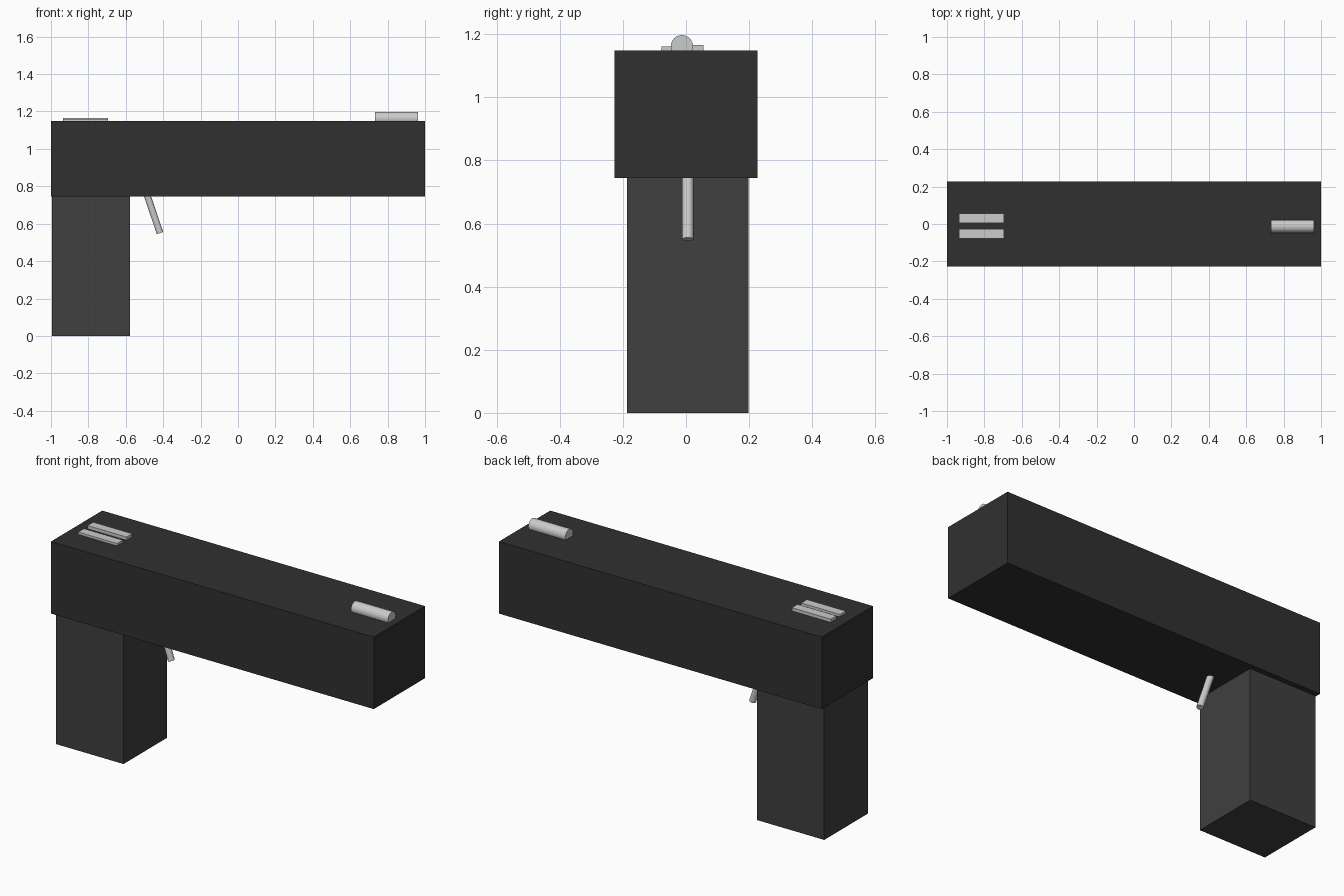
import bpy
from mathutils import Vector

if "Cube" in bpy.data.objects:
    bpy.data.objects.remove(bpy.data.objects["Cube"])


def material(name, value):
    m = bpy.data.materials.new(name)
    m.diffuse_color = (value, value, value, 1)
    m.use_nodes = True
    m.node_tree.nodes["Principled BSDF"].inputs["Base Color"].default_value = m.diffuse_color
    return m


def box(name, lo, hi, mat=None):
    lo, hi = Vector(lo), Vector(hi)
    bpy.ops.mesh.primitive_cube_add(size=1, location=(lo + hi) / 2)
    o = bpy.context.object
    o.name = name
    o.scale = hi - lo
    bpy.ops.object.transform_apply(location=False, rotation=False, scale=True)
    if mat:
        o.data.materials.append(mat)
    return o


def rod(name, a, b, radius):
    a, b = Vector(a), Vector(b)
    bpy.ops.mesh.primitive_cylinder_add(vertices=32, radius=radius,
                                        depth=(b - a).length, location=(a + b) / 2)
    o = bpy.context.object
    o.name = name
    o.rotation_euler = (b - a).to_track_quat('Z', 'Y').to_euler()
    return o


body_dark = material("body_dark", 0.03)
grip_dark = material("grip_dark", 0.05)

# Main blocks
box("barrel_block", (-1, -0.227, 0.745), (1, 0.227, 1.148), body_dark)
box("grip", (-0.995, -0.187, 0), (-0.578, 0.198, 0.76), grip_dark)

# Slanted trigger rod, its top sunk into the barrel block
rod("trigger", (-0.517, 0.006, 0.845), (-0.417, 0.006, 0.55), 0.018)

# Front sight rod, half sunk into the top
rod("front_sight", (0.733, -0.013, 1.162), (0.962, -0.013, 1.162), 0.035)

# Pair of rear sight rails
for side, y0, y1, top in (("left", 0.006, 0.056, 1.166), ("right", -0.077, -0.026, 1.161)):
    box("rear_sight_" + side, (-0.936, y0, 1.12), (-0.695, y1, top))
